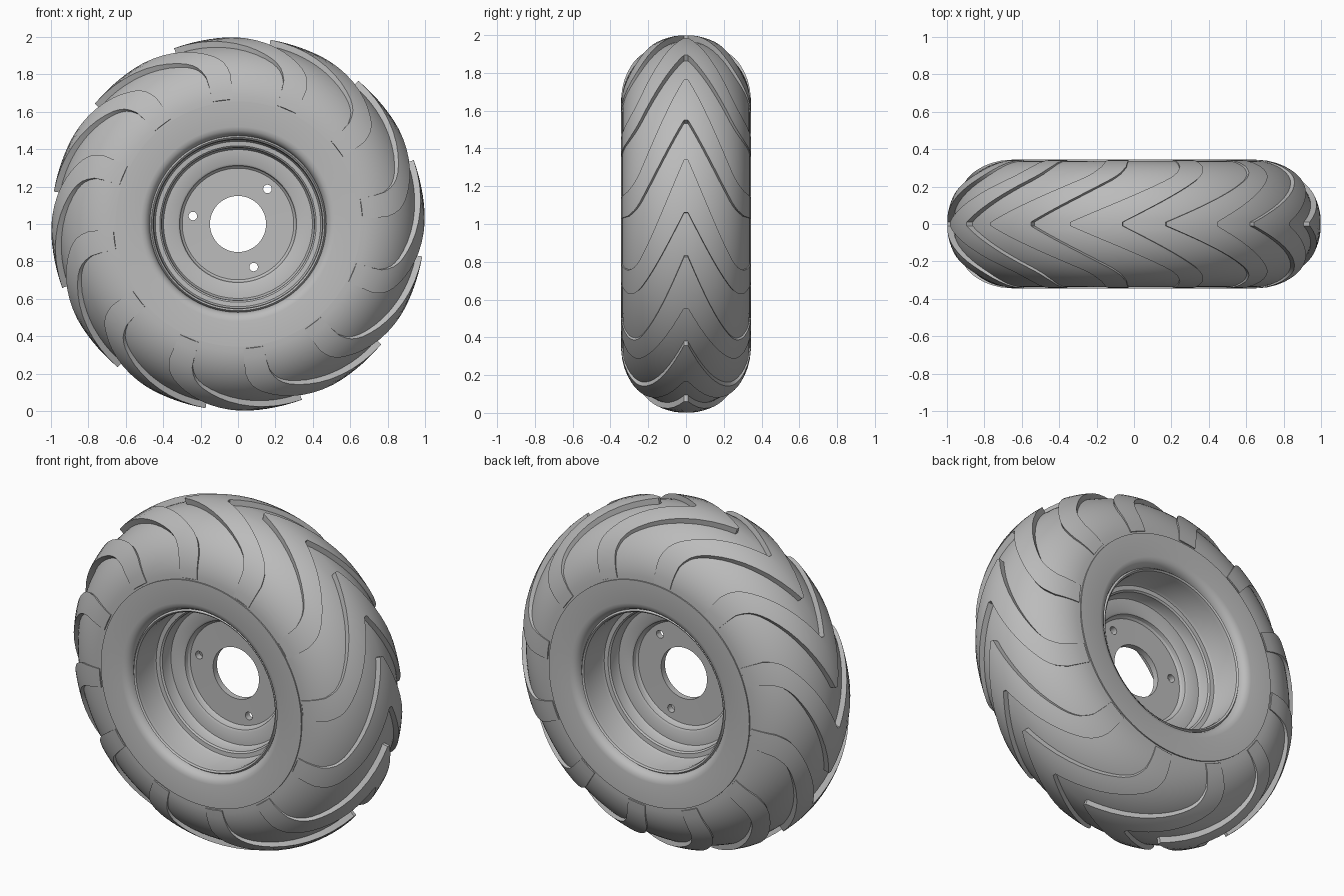
import bpy, bmesh
from math import sin, cos, radians, pi
from mathutils import Matrix

cube = bpy.data.objects.get("Cube")
if cube:
    bpy.data.objects.remove(cube, do_unlink=True)

grey = bpy.data.materials.new("plain_grey")
grey.use_nodes = True
grey.diffuse_color = (0.5, 0.5, 0.5, 1)
bsdf = grey.node_tree.nodes["Principled BSDF"]
bsdf.inputs["Base Color"].default_value = (0.5, 0.5, 0.5, 1)
bsdf.inputs["Roughness"].default_value = 0.6

CENTRE = 1.0     # axle height
CORE = 0.655     # radius of the tyre tube's centre line


def finish(name, bm):
    """Turn a bmesh into a grey object standing on the axle centre."""
    bmesh.ops.recalc_face_normals(bm, faces=bm.faces)
    mesh = bpy.data.meshes.new(name)
    bm.to_mesh(mesh)
    bm.free()
    mesh.materials.append(grey)
    obj = bpy.data.objects.new(name, mesh)
    obj.location.z = CENTRE
    bpy.context.collection.objects.link(obj)
    return obj


def smooth(obj, angle=32):
    bpy.ops.object.select_all(action='DESELECT')
    obj.select_set(True)
    bpy.context.view_layer.objects.active = obj
    bpy.ops.object.shade_smooth_by_angle(angle=radians(angle))


def lathe(name, profile, steps):
    """Revolve a closed (radius, y) profile around the y axis."""
    bm = bmesh.new()
    verts = [bm.verts.new((r, y, 0)) for r, y in profile]
    edges = [bm.edges.new((v, verts[i - 1])) for i, v in enumerate(verts)]
    bmesh.ops.spin(bm, geom=verts + edges, cent=(0, 0, 0), axis=(0, 1, 0),
                   angle=2 * pi, steps=steps, use_duplicate=False)
    bmesh.ops.remove_doubles(bm, verts=bm.verts, dist=1e-4)
    return finish(name, bm)


def both_sides(half):
    return half + [(r, -y) for r, y in reversed(half)]


# Tyre: rounded tread, flat sidewalls and a bead rolled into the rim
tread = []
for i in range(19):
    phi = radians(90 - 5 * i)
    tread.append((CORE + 0.311 * cos(phi), 0.338 * sin(phi)))
bead = [(0.470, 0.285), (0.473, 0.308), (0.484, 0.328), (0.500, 0.340),
        (0.520, 0.345), (CORE, 0.345)]
tyre = lathe("tyre", both_sides(bead + tread[:-1]), 120)
smooth(tyre)

# Rim: rolled lip, two stepped barrels and a central disc
rim_half = [(0.475, 0.270), (0.472, 0.300), (0.463, 0.312), (0.454, 0.304),
            (0.450, 0.285), (0.450, 0.145), (0.442, 0.132), (0.418, 0.130),
            (0.409, 0.122), (0.406, 0.070), (0.398, 0.057), (0.325, 0.055),
            (0.313, 0.048), (0.308, 0.028), (0.298, 0.019), (0.150, 0.018)]
rim = lathe("rim", both_sides(rim_half), 96)

# Bolt holes through the disc
bm = bmesh.new()
for deg in (170, 50, -70):
    a = radians(deg)
    place = Matrix.Translation((0.245 * cos(a), 0, 0.245 * sin(a)))
    bmesh.ops.create_cone(bm, cap_ends=True, segments=16, radius1=0.023,
                          radius2=0.023, depth=0.09,
                          matrix=place @ Matrix.Rotation(pi / 2, 4, 'X'))
cutter = finish("bolt_hole_cutter", bm)
cutter.hide_render = True
cut = rim.modifiers.new("bolt_holes", 'BOOLEAN')
cut.operation = 'DIFFERENCE'
cut.object = cutter
cut.solver = 'EXACT'
bpy.context.view_layer.objects.active = rim
bpy.ops.object.modifier_apply(modifier=cut.name)
bpy.data.objects.remove(cutter, do_unlink=True)
smooth(rim)

# Sweep of a lug edge: straight across the tread, elbow at the shoulder
SWEEP = [(0, 0), (0.70, 0.86), (0.78, 0.93), (0.87, 0.98), (1, 1)]


def sweep(phi):
    s = max(0, abs(sin(phi)) - 0.03)
    for (s0, t0), (s1, t1) in zip(SWEEP, SWEEP[1:]):
        if s <= s1:
            return t0 + (t1 - t0) * (s - s0) / (s1 - s0)
    return 1


def tube_point(phi, a, radial, side):
    r = CORE + radial * cos(phi)
    return (r * cos(a), side * sin(phi), r * sin(a))


# Chevron lugs: swept strips whose height fades out at the sidewalls
half_rows = [1.7, 6, 11, 16, 21, 26, 31, 36, 41, 45, 49, 53, 58, 64, 72, 80, 88]
rows = [-p for p in reversed(half_rows)] + half_rows
COLUMNS = 6
bm = bmesh.new()
for k in range(12):
    lead = 20 + 30 * k
    trail = lead - 16.5
    sections = []
    for deg in rows:
        phi = radians(deg)
        a0 = radians(trail - 31.2 * sweep(phi))
        a1 = radians(lead - 38.5 * sweep(phi))
        ring = [tube_point(phi, a0, 0.29, 0.32)]
        for c in range(COLUMNS + 1):
            a = a0 + (a1 - a0) * c / COLUMNS
            ring.append(tube_point(phi, a, 0.345, 0.3435))
        ring.append(tube_point(phi, a1, 0.29, 0.32))
        sections.append([bm.verts.new(p) for p in ring])
    for s, t in zip(sections, sections[1:]):
        for i in range(len(s)):
            bm.faces.new((s[i - 1], s[i], t[i], t[i - 1]))
    bm.faces.new(sections[0])
    bm.faces.new(sections[-1])
lugs = finish("tread_lugs", bm)
smooth(lugs)
